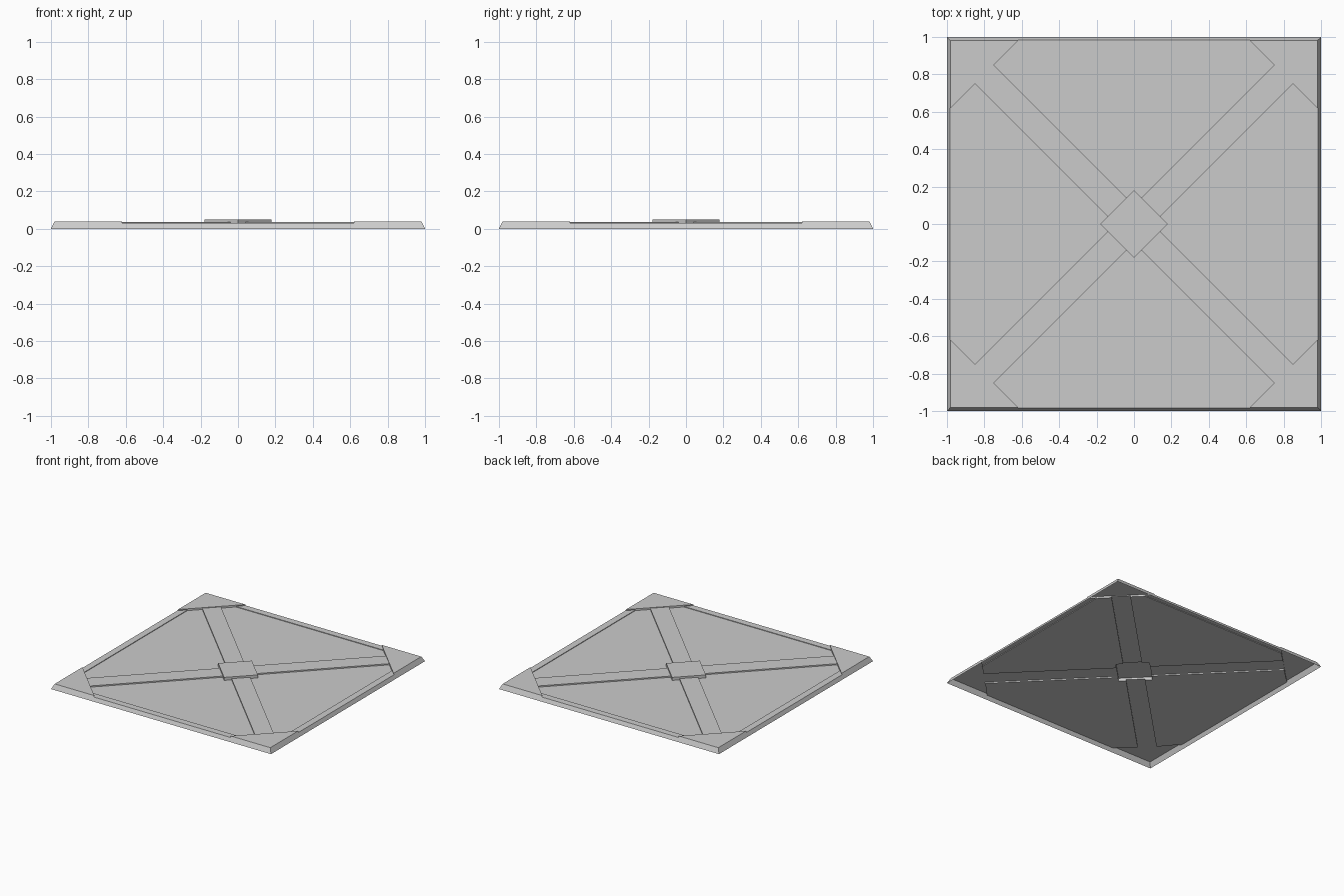
import bpy
import bmesh
from mathutils import Vector

default_cube = bpy.data.objects.get("Cube")
if default_cube:
    bpy.data.objects.remove(default_cube)

# Single flat colour
gray = bpy.data.materials.new("light_gray")
gray.use_nodes = True
gray.diffuse_color = (0.6, 0.6, 0.6, 1)
gray.node_tree.nodes["Principled BSDF"].inputs["Base Color"].default_value = (0.6, 0.6, 0.6, 1)

TOP = 0.98      # half width of the top surface
RIM = 0.93      # inner half width of the rim
CORNER = 1.6    # corner plates lie beyond |x| + |y| = CORNER
STRIP = 0.1     # diagonal strips lie within ||x| - |y|| < STRIP
CAP = 0.18      # centre diamond lies within |x| + |y| < CAP

heights = {
    "floor_panels": 0.025,
    "edge_rim": 0.03,
    "cross_strips": 0.035,
    "corner_plates": 0.04,
    "center_cap": 0.05,
}


def part_at(p):
    """Name of the part that covers a point of the plan."""
    x, y = abs(p.x), abs(p.y)
    if x + y < CAP:
        return "center_cap"
    if x + y > CORNER:
        return "corner_plates"
    if abs(x - y) < STRIP:
        return "cross_strips"
    if max(x, y) > RIM:
        return "edge_rim"
    return "floor_panels"


def place(v, z):
    """Lift a plan vertex to z; outer vertices follow the sloping side."""
    edge = 1 - z / 2
    x, y = (edge * (1 if c > 0 else -1) if abs(c) > TOP - 0.001 else c
            for c in v.co.xy)
    return Vector((x, y, z))


# Plan: a square cut along every part outline
plan = bmesh.new()
bmesh.ops.create_grid(plan, x_segments=1, y_segments=1, size=TOP)
cuts = []
for s in (-1, 1):
    cuts += [((1, 0, 0), s * RIM), ((0, 1, 0), s * RIM)]
    for d in (STRIP, CAP, CORNER):
        cuts += [((1, 1, 0), s * d), ((1, -1, 0), s * d)]
for normal, dist in cuts:
    n = Vector(normal)
    bmesh.ops.bisect_plane(plan, geom=plan.verts[:] + plan.edges[:] + plan.faces[:],
                           plane_co=n * dist / n.length_squared, plane_no=n)


def build_part(name):
    """Top faces of one part, with walls down to lower neighbours or the ground."""
    bm = bmesh.new()
    z = heights[name]

    def add(points):
        bm.faces.new([bm.verts.new(p) for p in points])

    for face in plan.faces:
        if part_at(face.calc_center_median()) != name:
            continue
        add([place(v, z) for v in face.verts])
        for loop in face.loops:
            others = [f for f in loop.edge.link_faces if f != face]
            low = heights[part_at(others[0].calc_center_median())] if others else 0
            if low < z:
                a, b = loop.vert, loop.link_loop_next.vert
                add([place(b, z), place(a, z), place(a, low), place(b, low)])

    bmesh.ops.remove_doubles(bm, verts=bm.verts, dist=0.0001)
    bmesh.ops.dissolve_limit(bm, angle_limit=0.01, verts=bm.verts, edges=bm.edges)
    mesh = bpy.data.meshes.new(name)
    bm.to_mesh(mesh)
    bm.free()
    mesh.materials.append(gray)
    bpy.context.collection.objects.link(bpy.data.objects.new(name, mesh))


for part in heights:
    build_part(part)
plan.free()
